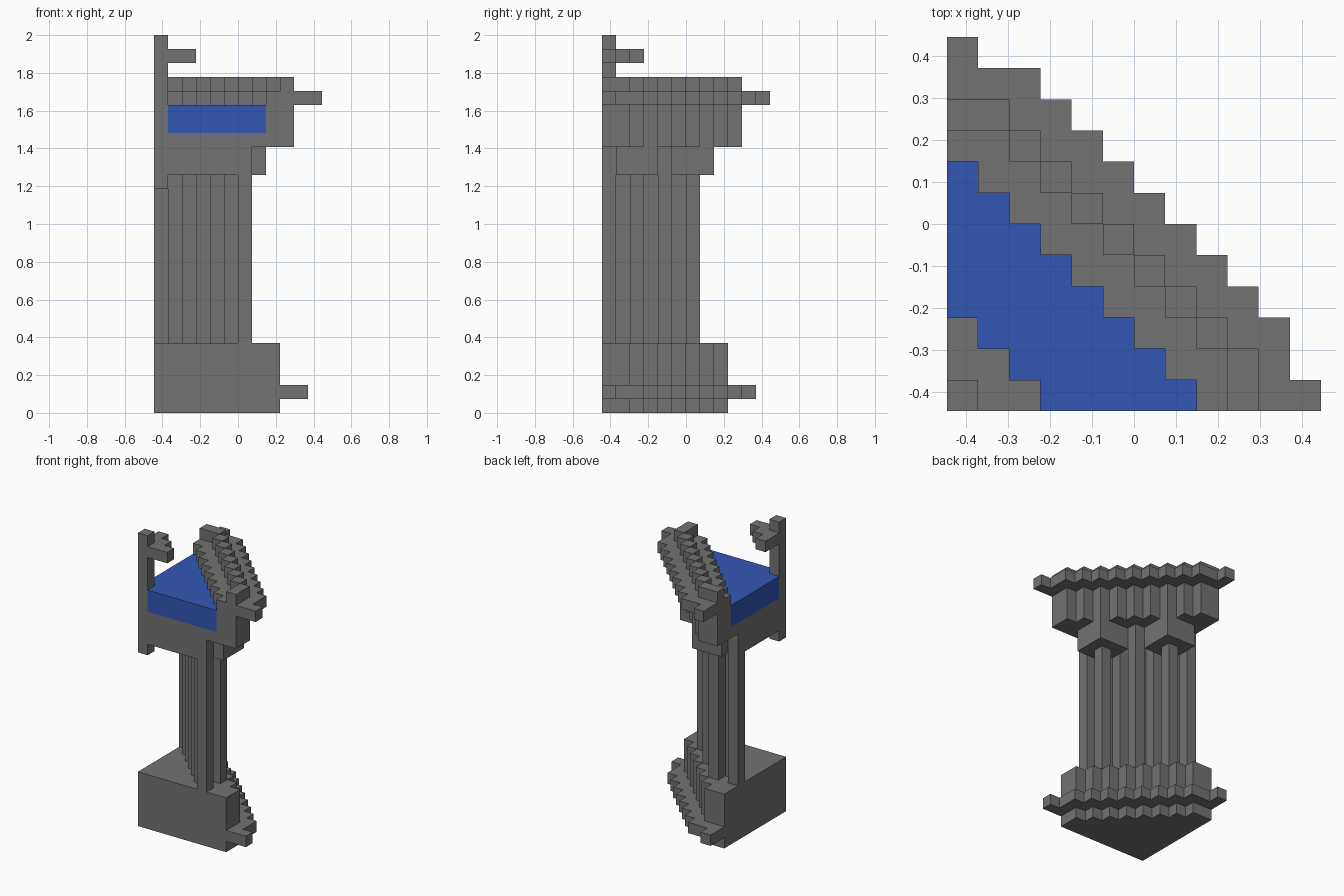
import bpy, bmesh

cube = bpy.data.objects.get("Cube")
if cube:
    bpy.data.objects.remove(cube, do_unlink=True)

U = 2 / 27    # size of one block
N = 12        # blocks along each side


def material(name, rgb):
    m = bpy.data.materials.new(name)
    m.use_nodes = True
    m.diffuse_color = (*rgb, 1)
    m.node_tree.nodes["Principled BSDF"].inputs["Base Color"].default_value = (*rgb, 1)
    return m


STONE = material("grey stone", (0.17, 0.17, 0.17))
WATER = material("blue", (0.033, 0.095, 0.46))


def stair(low, high, limit=N):
    """Cells of a diagonal band, with both coordinates cut off at a limit."""
    return {(i, j) for i in range(limit) for j in range(limit) if low <= i + j <= high}


def block(i0, i1, j0, j1):
    return {(i, j) for i in range(i0, i1) for j in range(j0, j1)}


def prism(name, cells, z0, z1, mat=STONE):
    """Extrude a set of grid cells, with faces only on the outside."""
    bm = bmesh.new()

    def quad(*pts):
        bm.faces.new([bm.verts.new(((x - N / 2) * U, (y - N / 2) * U, z * U)) for x, y, z in pts])

    for i, j in cells:
        ring = [(i, j), (i + 1, j), (i + 1, j + 1), (i, j + 1)]
        quad(*[(x, y, z1) for x, y in ring])
        quad(*[(x, y, z0) for x, y in reversed(ring)])
        sides = [(0, -1), (1, 0), (0, 1), (-1, 0)]
        for k, (di, dj) in enumerate(sides):
            if (i + di, j + dj) not in cells:
                a, b = ring[k], ring[(k + 1) % 4]
                quad((*a, z0), (*b, z0), (*b, z1), (*a, z1))
    bmesh.ops.remove_doubles(bm, verts=bm.verts, dist=U / 100)
    bmesh.ops.dissolve_limit(bm, angle_limit=0.02, verts=bm.verts, edges=bm.edges)
    mesh = bpy.data.meshes.new(name)
    bm.to_mesh(mesh)
    bm.free()
    mesh.materials.append(mat)
    obj = bpy.data.objects.new(name, mesh)
    bpy.context.scene.collection.objects.link(obj)
    return obj


corner = {(0, 0)}

# Stepped base with its projecting ledge
base = stair(0, 9, 9)
prism("base_foot", base, 0, 1)
prism("base_ledge", stair(0, 11, 10) | {(10, 0), (0, 10)}, 1, 2)
prism("base_body", base, 2, 5)

# Diagonal screen wall and free-standing posts
prism("screen_wall", stair(6, 6), 5, 17)
for name, cell in (("left_post", (6, 2)), ("back_post", (2, 6))):
    prism(name, {cell}, 5, 17)
prism("middle_post", {(4, 4)}, 5, 19)

# Brackets under the basin
prism("basin_support", stair(0, 6) | block(5, 8, 1, 4) | block(1, 4, 5, 8), 17, 19)

# Basin, its rim and the blue fill
prism("basin_floor", stair(0, 10, 10), 19, 20)
prism("basin_wall", stair(8, 10, 10), 20, 22)
prism("basin_fill", stair(0, 7) - corner, 20, 22, WATER)
prism("rim_ledge", stair(8, 12, 11) | {(11, 0), (0, 11)}, 22, 23)
prism("rim_crest", stair(10, 10, 10) | {(9, 0), (0, 9)}, 23, 24)

# Corner post, its hanging foot and the spout
prism("corner_foot", corner, 16, 17)
prism("corner_post", corner, 20, 27)
prism("spout", stair(1, 2), 25, 26)
